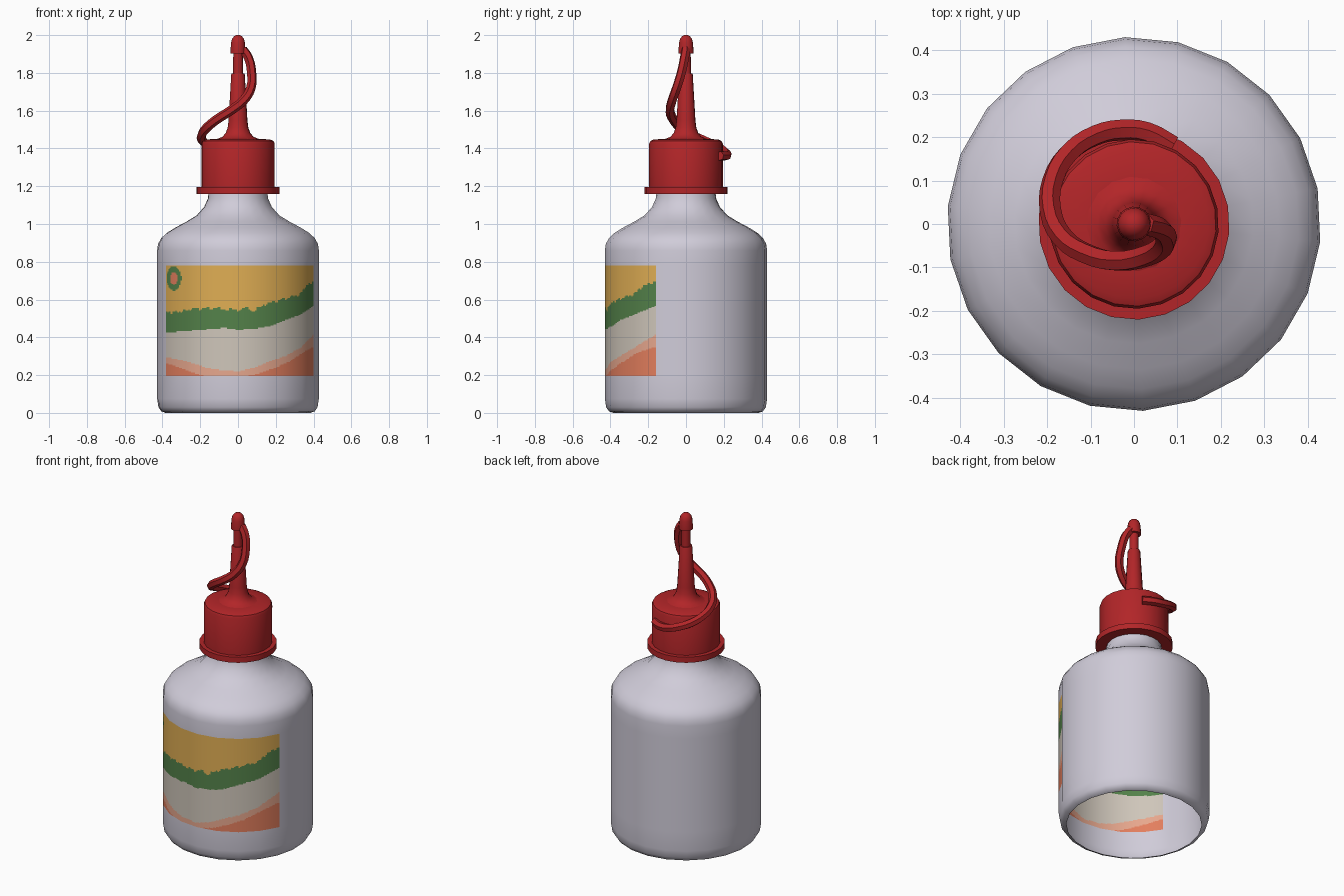
import bpy, math
from mathutils import Vector

if "Cube" in bpy.data.objects:
    bpy.data.objects.remove(bpy.data.objects["Cube"])

SEG = 22                                    # sides of the bottle
STEP = 2 * math.pi / SEG
START = math.radians(-152.7)                # left edge of the label
LABEL_SEGS = 8
Z0, Z1, R = 0.195, 0.78, 0.43


def material(name, rgb):
    m = bpy.data.materials.new(name)
    lin = [((c / 255 + 0.055) / 1.055) ** 2.4 for c in rgb]
    m.diffuse_color = (*lin, 1)
    m.use_nodes = True
    m.node_tree.nodes["Principled BSDF"].inputs["Base Color"].default_value = m.diffuse_color
    return m


white = material("bottle_white", (208, 204, 217))
red = material("cap_red", (178, 37, 40))
label_mats = [material("label_yellow", (224, 174, 84)),
              material("label_green", (84, 130, 74)),
              material("label_cream", (207, 198, 186)),
              material("label_peach", (232, 168, 142)),
              material("label_orange", (228, 127, 94))]


def add(name, verts, faces, mats, angle=35):
    me = bpy.data.meshes.new(name)
    me.from_pydata(verts, [], faces)
    for m in mats:
        me.materials.append(m)
    ob = bpy.data.objects.new(name, me)
    bpy.context.collection.objects.link(ob)
    bpy.ops.object.select_all(action='DESELECT')
    ob.select_set(True)
    bpy.context.view_layer.objects.active = ob
    bpy.ops.object.shade_smooth_by_angle(angle=math.radians(angle))
    return ob


def lathe(name, profile, n, mat, start=START, skip=None, cap=False, angle=35):
    """Revolve (radius, z) points listed bottom to top."""
    verts = [(r * math.cos(start + 2 * math.pi * i / n),
              r * math.sin(start + 2 * math.pi * i / n), z)
             for r, z in profile for i in range(n)]
    faces = []
    for k in range(len(profile) - 1):
        for i in range(n):
            if skip and skip(k, i):
                continue
            j = (i + 1) % n
            faces.append((k * n + i, k * n + j, (k + 1) * n + j, (k + 1) * n + i))
    if cap:
        faces.append([(len(profile) - 1) * n + i for i in range(n)])
    return add(name, verts, faces, [mat], angle)


# Bottle, open underneath, with an opening in the wall where the label sits
body = [(0.385, 0), (0.408, 0.008), (0.423, 0.03), (R, 0.075), (R, Z0), (R, Z1),
        (R, 0.86), (0.425, 0.895), (0.408, 0.925), (0.38, 0.952), (0.335, 0.98),
        (0.275, 1.012), (0.22, 1.045), (0.18, 1.09), (0.16, 1.135), (0.155, 1.18)]
lathe("bottle", body, SEG, white, skip=lambda k, i: k == 4 and i < LABEL_SEGS, angle=50)

# Label landscape: band borders as (x, z) points, top band first
borders = [
    [(-.39, .53), (-.3, .535), (-.25, .55), (-.12, .555), (0, .545), (.06, .557), (.08, .535),
     (.13, .57), (.25, .605), (.33, .628), (.36, .67), (.41, .705)],
    [(-.39, .425), (-.25, .435), (-.07, .45), (0, .44), (.09, .445), (.17, .46), (.25, .49),
     (.33, .52), (.41, .575)],
    [(-.39, .297), (-.28, .275), (-.17, .24), (-.07, .223), (.01, .222), (.09, .24), (.17, .275),
     (.25, .30), (.33, .345), (.41, .425)],
    [(-.39, .267), (-.31, .24), (-.23, .21), (-.17, .194), (.04, .194), (.12, .212), (.2, .24),
     (.27, .27), (.33, .31), (.41, .358)]]


def height(points, x):
    for (xa, za), (xb, zb) in zip(points, points[1:]):
        if x <= xb:
            return za + (zb - za) * (x - xa) / (xb - xa)
    return points[-1][1]


def label_colour(x, u, z):
    d = math.hypot(u - 0.073, z - 0.712)    # sun disc with a green ring
    if d < 0.033:
        return 4
    if d < 0.064:
        return 1
    rough = 0.005 * math.sin(u * 90) + 0.004 * math.sin(u * 210)
    return sum(z < height(b, x) + (rough if k == 0 else 0) for k, b in enumerate(borders))


SUB, ROWS = 14, 96
cols = LABEL_SEGS * SUB
corner = [Vector((R * math.cos(START + i * STEP), R * math.sin(START + i * STEP), 0))
          for i in range(LABEL_SEGS + 1)]
line = [corner[c // SUB].lerp(corner[min(c // SUB + 1, LABEL_SEGS)], c % SUB / SUB)
        for c in range(cols + 1)]
chord = (corner[1] - corner[0]).length / SUB
dz = (Z1 - Z0) / ROWS
verts = [(p.x, p.y, Z0 + r * dz) for r in range(ROWS + 1) for p in line]
faces, colours = [], []
for r in range(ROWS):
    for c in range(cols):
        a = r * (cols + 1) + c
        faces.append((a, a + 1, a + cols + 2, a + cols + 1))
        colours.append(label_colour((line[c].x + line[c + 1].x) / 2, (c + 0.5) * chord,
                                    Z0 + (r + 0.5) * dz))
label = add("label", verts, faces, label_mats)
label.data.polygons.foreach_set("material_index", colours)
label.data.normals_split_custom_set_from_vertices(
    [Vector((x, y, 0)).normalized() for x, y, z in verts])

# Screw cap with flange
lathe("screw_cap", [(0.15, 1.16), (0.22, 1.16), (0.22, 1.195), (0.195, 1.195), (0.195, 1.425),
                    (0.189, 1.439), (0.172, 1.447), (0.10, 1.452)], SEG, red, cap=True)

# Nozzle with flared foot and thin spout
lathe("nozzle", [(0.11, 1.451), (0.085, 1.46), (0.066, 1.48), (0.055, 1.51), (0.05, 1.55),
                 (0.036, 1.79), (0.033, 1.796), (0.026, 1.796), (0.025, 1.91)],
      16, red, cap=True)

# Small tip cover
lathe("tip_cover", [(0.024, 1.902), (0.04, 1.902), (0.04, 1.915), (0.037, 1.96), (0.032, 1.98),
                    (0.021, 1.994), (0.008, 2.0)], 16, red, cap=True)

# Strap spiralling from the tip cover round to the back of the cap
path = [(.025, 0, 1.925), (.055, -.008, 1.88), (.072, -.025, 1.80), (.068, -.05, 1.72),
        (.03, -.073, 1.655), (-.04, -.085, 1.60), (-.11, -.068, 1.555), (-.165, -.03, 1.51),
        (-.192, .03, 1.472), (-.187, .10, 1.44), (-.15, .163, 1.41), (-.09, .203, 1.385),
        (-.03, .216, 1.367), (.03, .21, 1.36), (.09, .178, 1.36)]
cu = bpy.data.curves.new("strap_path", 'CURVE')
cu.dimensions = '3D'
cu.bevel_depth = 0.025
cu.bevel_resolution = 1
cu.use_fill_caps = True
sp = cu.splines.new('BEZIER')
sp.resolution_u = 3
sp.bezier_points.add(len(path) - 1)
for bp, p in zip(sp.bezier_points, path):
    bp.co = p
    bp.handle_left_type = bp.handle_right_type = 'AUTO'
strap = bpy.data.objects.new("strap", cu)
bpy.context.collection.objects.link(strap)
cu.materials.append(red)
bpy.ops.object.select_all(action='DESELECT')
strap.select_set(True)
bpy.context.view_layer.objects.active = strap
bpy.ops.object.convert(target='MESH')
bpy.ops.object.shade_smooth_by_angle(angle=math.radians(35))
